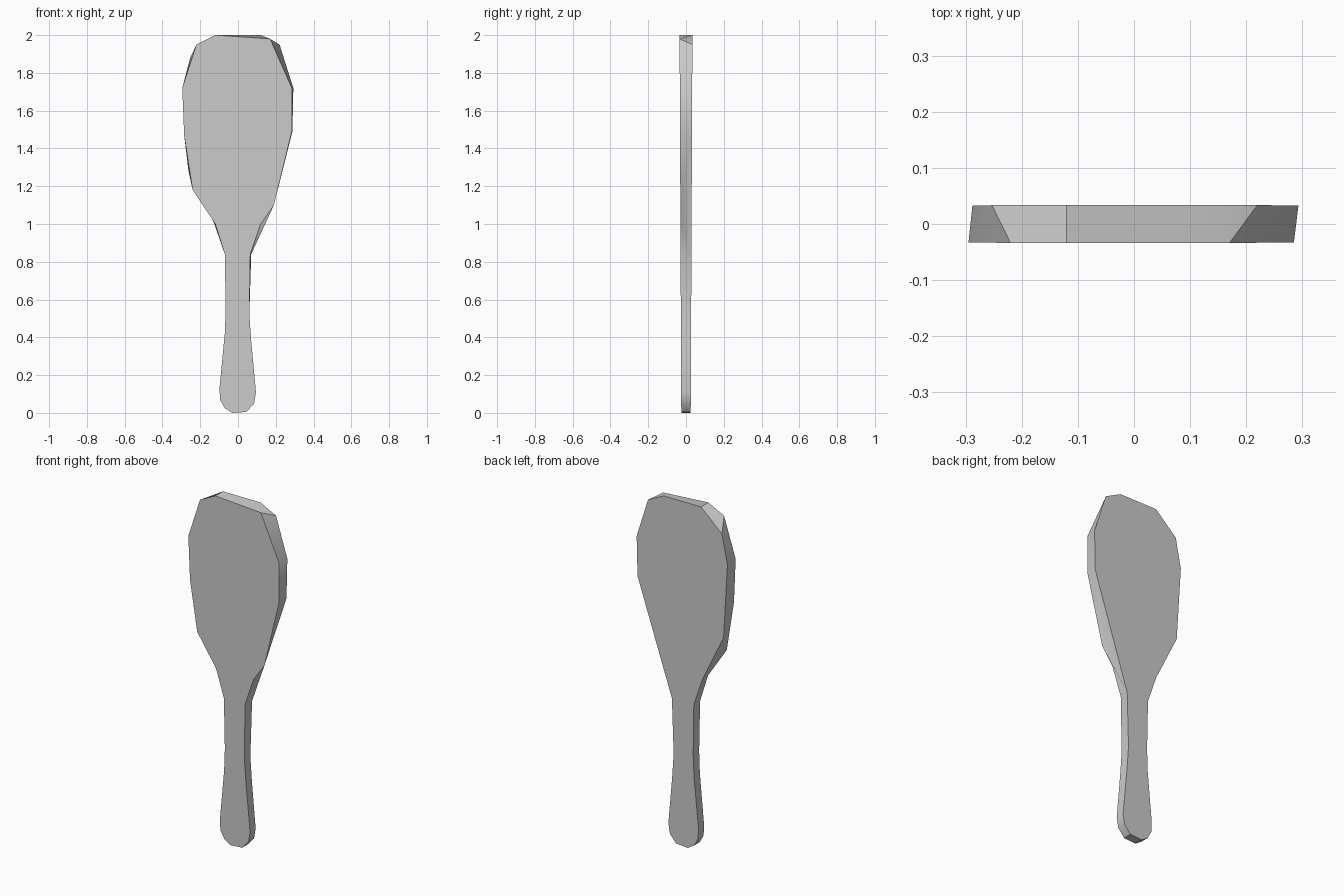
import bpy
import bmesh
import math

default_cube = bpy.data.objects.get("Cube")
if default_cube:
    bpy.data.objects.remove(default_cube, do_unlink=True)


def make_material(name, value):
    material = bpy.data.materials.new(name)
    material.use_nodes = True
    colour = (value, value, value, 1)
    material.diffuse_color = colour
    material.node_tree.nodes["Principled BSDF"].inputs["Base Color"].default_value = colour
    return material


# Blade outline: each row pairs a front corner with a back corner (x, z).
# A repeated corner fans the rim into a triangular facet.
blade_right = [
    ((-.12, 2), (-.12, 2)),
    ((.17, 1.98), (.12, 2)),
    ((.17, 1.98), (.22, 1.95)),
    ((.285, 1.72), (.293, 1.72)),
    ((.285, 1.49), (.288, 1.49)),
    ((.19, 1.1), (.288, 1.49)),
    ((.12, 1), (.07, .84)),
    ((.065, .84), (.07, .84)),
]
blade_left = [
    ((-.07, .84), (-.07, .84)),
    ((-.12, 1), (-.125, 1)),
    ((-.24, 1.18), (-.262, 1.28)),
    ((-.285, 1.47), (-.262, 1.28)),
    ((-.295, 1.72), (-.288, 1.71)),
    ((-.22, 1.95), (-.253, 1.88)),
]

# Handle outline, the same on both faces: waist, flare and rounded butt.
handle = [(.06, .52), (.07, .38), (.095, .11), (.085, .05), (.045, .005),
          (-.03, 0), (-.07, .025), (-.095, .07), (-.098, .13),
          (-.07, .42), (-.065, .55)]
outline = blade_right + [(corner, corner) for corner in handle] + blade_left


def half_thickness(z):
    """The board is a little thicker at the top than at the butt."""
    return .025 + .0045 * z


def build_board(name, pairs, material):
    bm = bmesh.new()
    rings = ([], [])
    corners = {}
    for pair in pairs:
        for side, (x, z) in enumerate(pair):
            key = (side, x, z)
            if key not in corners:
                y = half_thickness(z) * (1 if side else -1)
                corners[key] = bm.verts.new((x, y, z))
            rings[side].append(corners[key])

    # Flat front and back
    for ring in rings:
        bm.faces.new(list(dict.fromkeys(ring)))

    # Rim between the two outlines
    front, back = rings
    for i in range(len(pairs)):
        j = (i + 1) % len(pairs)
        loop = dict.fromkeys((front[i], front[j], back[j], back[i]))
        if len(loop) > 2:
            bm.faces.new(list(loop))

    bmesh.ops.recalc_face_normals(bm, faces=bm.faces)
    mesh = bpy.data.meshes.new(name)
    bm.to_mesh(mesh)
    bm.free()
    mesh.materials.append(material)
    board = bpy.data.objects.new(name, mesh)
    bpy.context.collection.objects.link(board)
    return board


paddle = build_board("paddle", outline, make_material("plain grey", .6))

# Soft rim shading with crisp face edges
bpy.context.view_layer.objects.active = paddle
paddle.select_set(True)
bpy.ops.object.shade_smooth_by_angle(angle=math.radians(35))
